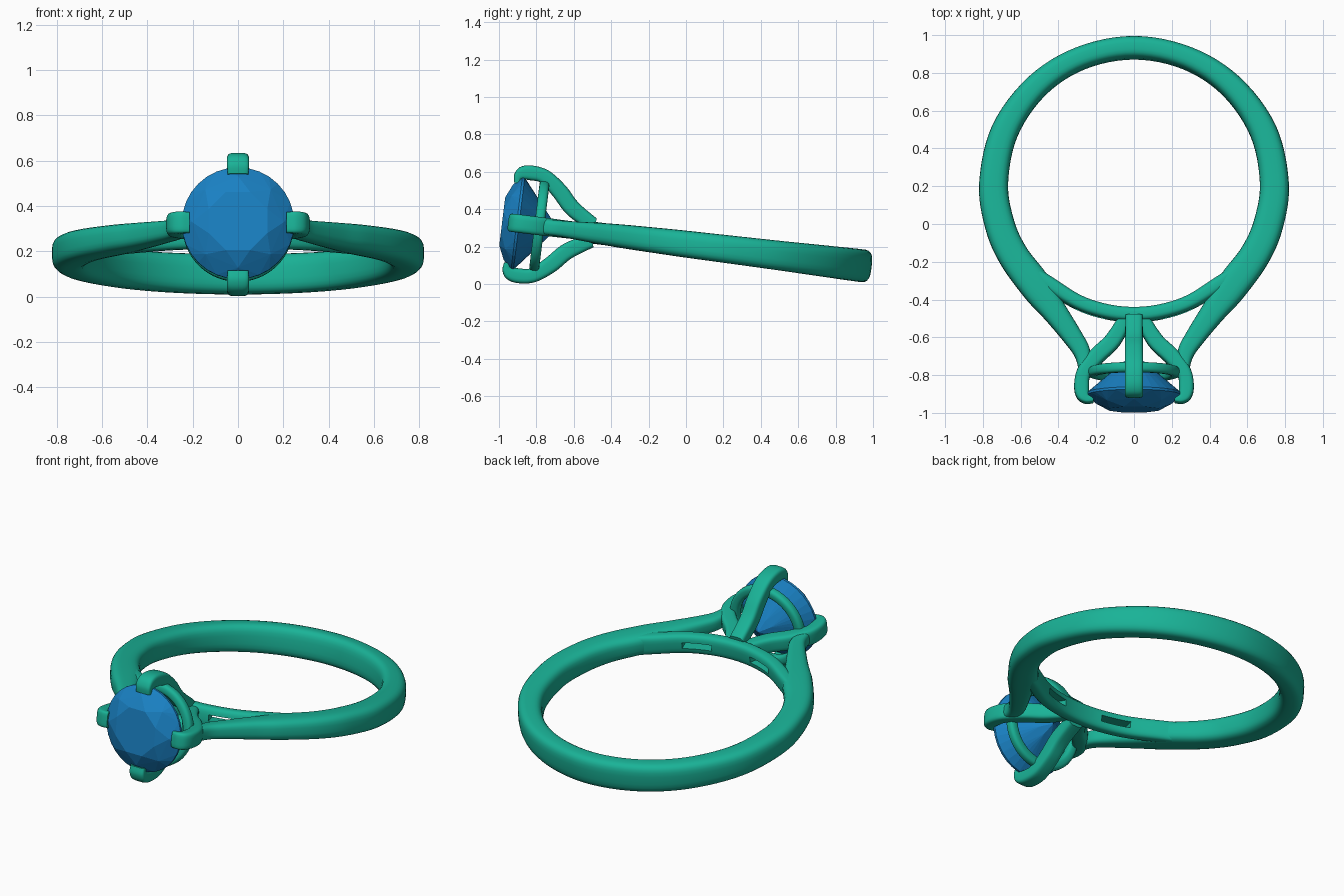
import bpy, bmesh
from math import sin, cos, pi, radians
from mathutils import Vector, Matrix

if "Cube" in bpy.data.objects:
    bpy.data.objects.remove(bpy.data.objects["Cube"])

# Everything is built flat, with the ring axis on z, then tipped 7 degrees
TILT = Matrix.Translation((0, 0, 0.213)) @ Matrix.Rotation(radians(-7), 4, 'X')
HUB = 0.22   # y of the finger hole centre


def material(name, rgb):
    m = bpy.data.materials.new(name)
    m.diffuse_color = (*rgb, 1)
    m.use_nodes = True
    m.node_tree.nodes["Principled BSDF"].inputs["Base Color"].default_value = m.diffuse_color
    return m


METAL = material("green metal", (0.01, 0.45, 0.31))
BLUE = material("blue stone", (0.01, 0.22, 0.55))


def finish(bm, name, mat, smooth=True):
    bmesh.ops.recalc_face_normals(bm, faces=bm.faces)
    me = bpy.data.meshes.new(name)
    bm.to_mesh(me)
    bm.free()
    ob = bpy.data.objects.new(name, me)
    bpy.context.collection.objects.link(ob)
    if mat:
        me.materials.append(mat)
    ob.matrix_world = TILT
    if smooth:
        smooth_shade(ob)
    return ob


def activate(ob):
    bpy.ops.object.select_all(action='DESELECT')
    ob.select_set(True)
    bpy.context.view_layer.objects.active = ob


def smooth_shade(ob):
    activate(ob)
    bpy.ops.object.shade_smooth_by_angle(angle=radians(40))


def spline(keys, steps):
    """Catmull-Rom through rows of numbers."""
    k = [keys[0]] + keys + [keys[-1]]
    out = []
    for i in range(1, len(k) - 2):
        for s in range(steps):
            t = s / steps
            out.append([0.5 * (2 * b + (c - a) * t + (2 * a - 5 * b + 4 * c - d) * t * t
                               + (3 * b - a - 3 * c + d) * t ** 3)
                        for a, b, c, d in zip(*k[i - 1:i + 3])])
    return out + [keys[-1]]


def loft(name, keys, place=lambda a, b, h: Vector((a, b, h)), steps=6, n=24, power=3.2):
    """Rounded bar. Key = inner a, inner b, outer a, outer b, half height."""
    def se(v):
        return (1 if v > 0 else -1) * abs(v) ** (2 / power)
    bm = bmesh.new()
    rings = []
    for ia, ib, oa, ob, h in spline(keys, steps):
        ring = []
        for j in range(n):
            t = 2 * pi * (j + 0.5) / n
            u = se(cos(t)) / 2
            ring.append(bm.verts.new(place((ia + oa) / 2 + (oa - ia) * u,
                                           (ib + ob) / 2 + (ob - ib) * u, h * se(sin(t)))))
        rings.append(ring)
    for r, s in zip(rings, rings[1:]):
        for j in range(n):
            bm.faces.new((r[j], r[(j + 1) % n], s[(j + 1) % n], s[j]))
    bm.faces.new(rings[0])
    bm.faces.new(rings[-1])
    return finish(bm, name, METAL)


def polar(deg, r_in, r_out, h):
    c, s = cos(radians(deg)), sin(radians(deg))
    return (r_in * c, HUB + r_in * s, r_out * c, HUB + r_out * s, h)


# Band with the two shoulders sweeping forward to the setting
half = [polar(67, .661, .782, .087), polar(45, .663, .793, .084),
        polar(22, .665, .81, .079), polar(0, .666, .82, .075),
        polar(-17, .666, .824, .072), polar(-31, .667, .829, .068),
        polar(-46.5, .672, .842, .063),
        (.37, -.425, .47, -.51, .056), (.28, -.575, .365, -.635, .047),
        (.235, -.665, .31, -.715, .043), (.225, -.77, .29, -.80, .042)]
mirrored = [(-a, b, -c, d, h) for a, b, c, d, h in reversed(half)]
loft("band", mirrored + [polar(90, .66, .78, .088)] + half)

# Bridge closing the finger hole under the setting, with two slots
bridge = loft("bridge", [polar(-90 + a, .664 if abs(a) < 45 else .69, .742, .059)
                         for a in (-50, -40, -25, -12, 0, 12, 25, 40, 50)], steps=5)
for side in (-1, 1):
    bm = bmesh.new()
    bmesh.ops.create_cube(bm, size=1, matrix=Matrix.Translation((0, HUB, 0))
                          @ Matrix.Rotation(radians(18.5 * side), 4, 'Z')
                          @ Matrix.Translation((0, -.70, 0))
                          @ Matrix.Diagonal((.17, .16, .036, 1)))
    cutter = finish(bm, "slot_cutter", None, False)
    cutter.hide_render = True
    mod = bridge.modifiers.new("slot", 'BOOLEAN')
    mod.operation = 'DIFFERENCE'
    mod.object = cutter
    activate(bridge)
    bpy.ops.object.modifier_apply(modifier=mod.name)
    bpy.data.objects.remove(cutter)
smooth_shade(bridge)

# Four prongs: (radius, forward) inner and outer edges
prong = [(.0, .50, .078, .49, .046), (.075, .645, .15, .598, .047),
         (.165, .735, .23, .675, .048), (.23, .81, .30, .775, .049),
         (.237, .865, .317, .87, .049), (.237, .905, .30, .932, .049),
         (.233, .917, .258, .957, .048), (.213, .917, .215, .953, .046)]
for i, name in enumerate(("right", "top", "left", "bottom")):
    q = i * pi / 2

    def place(a, b, h, q=q):
        return Vector((a * cos(q) - h * sin(q), -b, a * sin(q) + h * cos(q)))
    loft(name + "_prong", prong, place, steps=5, power=4)

# Gallery ring behind the stone
gallery = []
for i in range(49):
    t = 2 * pi * i / 48
    gallery.append((.188 * cos(t), .188 * sin(t), .245 * cos(t), .245 * sin(t), .027))
loft("gallery_ring", gallery, lambda a, b, h: Vector((a, -.79 + h, b)), steps=2, n=16, power=2.8)

# Brilliant-cut stone: facets from the hull of a few rings
bm = bmesh.new()
for count, r, v, turn in ((8, .14, .99, .5), (8, .203, .957, 0), (32, .248, .912, 0),
                          (32, .248, .899, 0), (8, .06, .738, .5), (1, 0, .695, 0)):
    for j in range(count):
        t = 2 * pi * (j + turn) / count
        bm.verts.new((r * cos(t), -v, r * sin(t)))
bmesh.ops.convex_hull(bm, input=bm.verts)
bmesh.ops.dissolve_limit(bm, angle_limit=radians(1), verts=bm.verts, edges=bm.edges)
finish(bm, "stone", BLUE, False)
